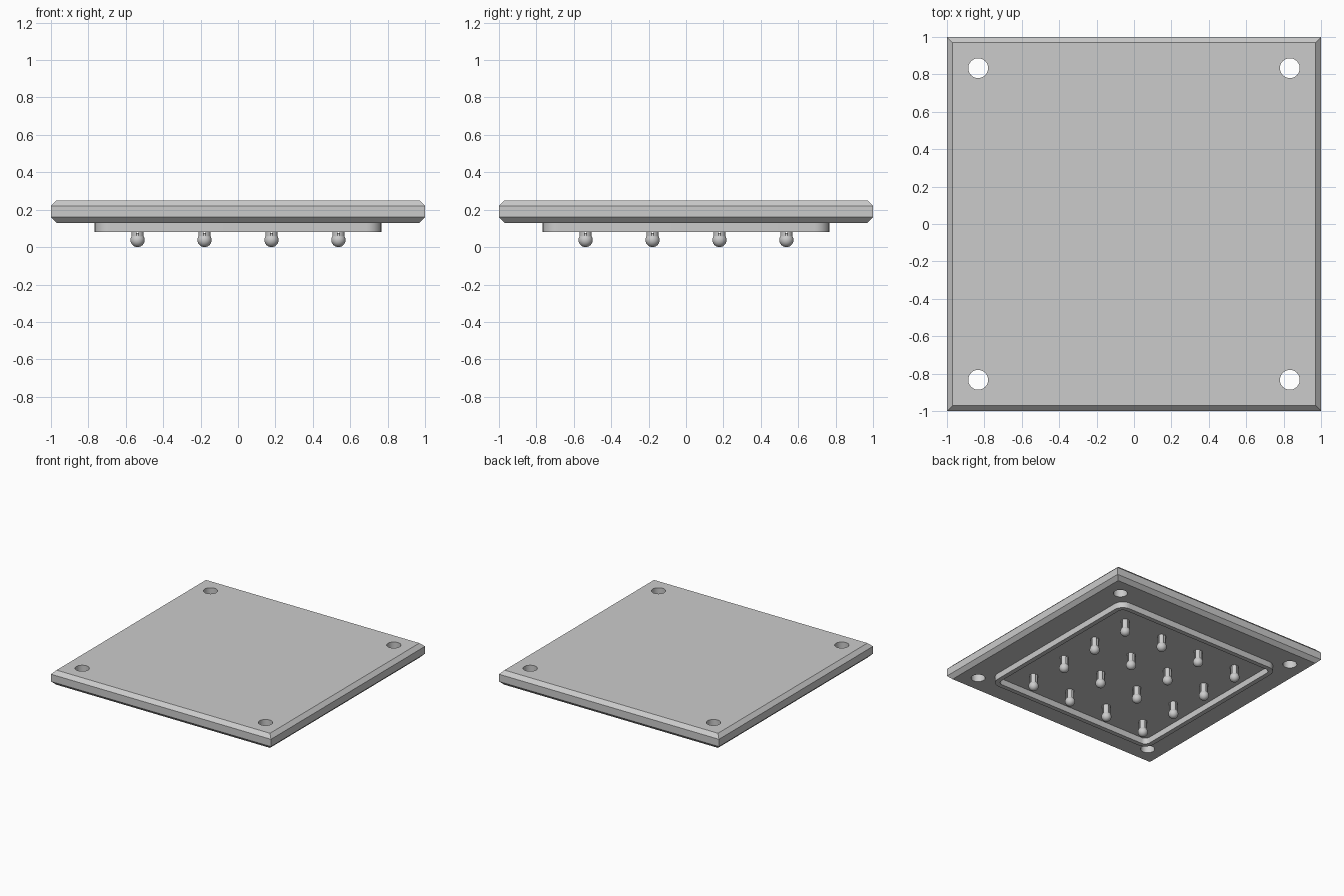
import bpy, bmesh
from math import sin, cos, pi, asin
from mathutils import Matrix

if "Cube" in bpy.data.objects:
    bpy.data.objects.remove(bpy.data.objects["Cube"])

grey = bpy.data.materials.new("light_grey")
grey.use_nodes = True
grey.diffuse_color = (0.6, 0.6, 0.6, 1)
grey.node_tree.nodes["Principled BSDF"].inputs["Base Color"].default_value = (0.6, 0.6, 0.6, 1)

PLATE_LOW, PLATE_HIGH = 0.13, 0.25


def make_object(name, bm, smooth=True):
    bmesh.ops.recalc_face_normals(bm, faces=bm.faces)
    mesh = bpy.data.meshes.new(name)
    bm.to_mesh(mesh)
    bm.free()
    mesh.materials.append(grey)
    obj = bpy.data.objects.new(name, mesh)
    bpy.context.collection.objects.link(obj)
    if smooth:
        bpy.ops.object.select_all(action="DESELECT")
        obj.select_set(True)
        bpy.context.view_layer.objects.active = obj
        bpy.ops.object.shade_smooth_by_angle(angle=pi / 6)
    return obj


def prism(bm, outline, low, high):
    face = bm.faces.new([bm.verts.new((x, y, low)) for x, y in outline])
    top = bmesh.ops.extrude_face_region(bm, geom=[face])["geom"]
    verts = [v for v in top if isinstance(v, bmesh.types.BMVert)]
    bmesh.ops.translate(bm, verts=verts, vec=(0, 0, high - low))


def rounded_square(half, radius, steps=8):
    points = []
    for corner, (sx, sy) in enumerate([(1, 1), (-1, 1), (-1, -1), (1, -1)]):
        for i in range(steps + 1):
            a = (corner + i / steps) * pi / 2
            points.append((sx * (half - radius) + radius * cos(a),
                           sy * (half - radius) + radius * sin(a)))
    return points


# Square plate with chamfered top and bottom borders
bm = bmesh.new()
prism(bm, [(-1, -1), (1, -1), (1, 1), (-1, 1)], PLATE_LOW, PLATE_HIGH)
borders = [e for e in bm.edges if abs(e.verts[0].co.z - e.verts[1].co.z) < 0.01]
bmesh.ops.bevel(bm, geom=borders, offset=0.03, segments=1, affect="EDGES")
plate = make_object("plate", bm, smooth=False)

# Four through holes near the corners
bm = bmesh.new()
for x in (-0.833, 0.833):
    for y in (-0.833, 0.833):
        bmesh.ops.create_cone(bm, cap_ends=True, segments=40, radius1=0.053, radius2=0.053,
                              depth=0.4, matrix=Matrix.Translation((x, y, 0.19)))
cutter = make_object("hole_cutter", bm)
cutter.hide_render = True
cut = plate.modifiers.new("holes", "BOOLEAN")
cut.object = cutter
cut.solver = "EXACT"
bpy.context.view_layer.objects.active = plate
bpy.ops.object.modifier_apply(modifier=cut.name)
bpy.data.objects.remove(cutter)
plate.select_set(True)
bpy.ops.object.shade_smooth_by_angle(angle=pi / 6)

# Raised rim under the plate
bm = bmesh.new()
loops = []
for half, radius, z in [(0.766, 0.08, PLATE_LOW), (0.766, 0.08, 0.08),
                        (0.728, 0.042, 0.08), (0.728, 0.042, PLATE_LOW)]:
    loops.append([bm.verts.new((x, y, z)) for x, y in rounded_square(half, radius)])
for a, b in zip(loops, loops[1:]):
    for i in range(len(a)):
        bm.faces.new((a[i - 1], a[i], b[i], b[i - 1]))
make_object("rim", bm)

# Pin: a shaft split into four prongs, ending in a ball
SHAFT, GAP, BALL = 0.032, 0.006, 0.038
bm = bmesh.new()
start = asin(GAP / SHAFT)
arc = [start + (pi / 2 - 2 * start) * i / 6 for i in range(7)]
sector = [(GAP, GAP)] + [(SHAFT * cos(a), SHAFT * sin(a)) for a in arc]
for quarter in range(4):
    turn = Matrix.Rotation(quarter * pi / 2, 2)
    prism(bm, [(turn[0][0] * x + turn[0][1] * y, turn[1][0] * x + turn[1][1] * y)
               for x, y in sector], 0.045, PLATE_LOW)
bmesh.ops.create_uvsphere(bm, u_segments=24, v_segments=14, radius=BALL,
                          matrix=Matrix.Translation((0, 0, BALL)))
pin = make_object("pin", bm)

# Four by four grid of pins
SPACING = 0.358
for i in range(4):
    for j in range(4):
        obj = pin if i + j == 0 else pin.copy()
        if obj is not pin:
            bpy.context.collection.objects.link(obj)
        obj.location = ((i - 1.5) * SPACING, (j - 1.5) * SPACING, 0)
